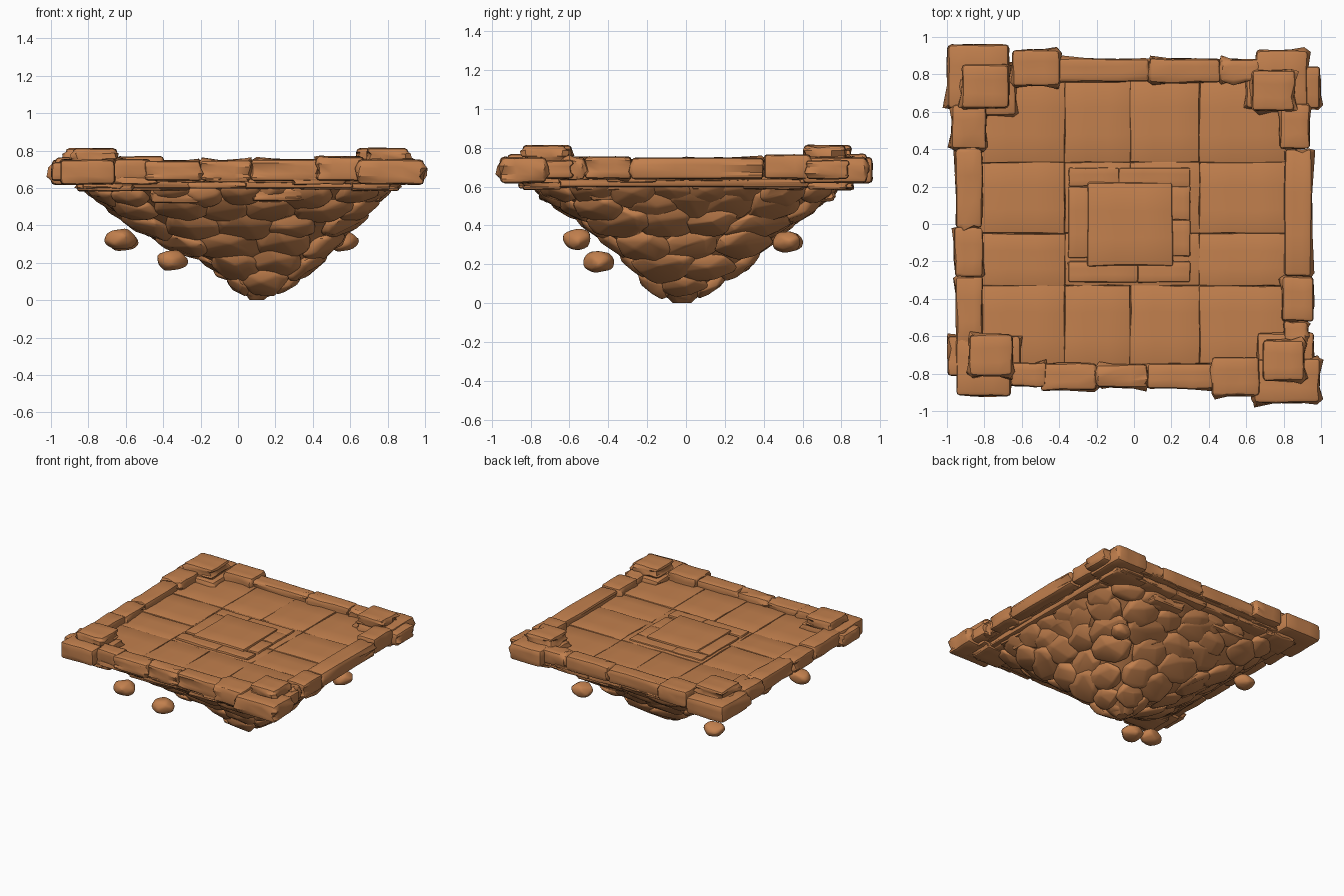
import bpy, bmesh, math, random
from mathutils import Vector, Matrix

if "Cube" in bpy.data.objects:
    bpy.data.objects.remove(bpy.data.objects["Cube"])

random.seed(11)
R = random.uniform
stone = bpy.data.materials.new("warm brown stone")
stone.diffuse_color = (0.54, 0.215, 0.075, 1)
stone.use_nodes = True
stone.node_tree.nodes["Principled BSDF"].inputs["Base Color"].default_value = stone.diffuse_color


def finish(bm, name):
    """Smooth shading with sharp creases, then make the object."""
    bmesh.ops.recalc_face_normals(bm, faces=bm.faces)
    for f in bm.faces:
        f.smooth = True
    for e in bm.edges:
        e.smooth = e.calc_face_angle(0) < math.radians(38)
    for v in bm.verts:
        v.co.z = max(v.co.z, 0)
    me = bpy.data.meshes.new(name)
    bm.to_mesh(me)
    bm.free()
    me.materials.append(stone)
    ob = bpy.data.objects.new(name, me)
    bpy.context.collection.objects.link(ob)
    return ob


def block(name, x0, x1, y0, y1, z0, z1, bevel=0.014, wear=0.005):
    """Worn stone block given by its limits: slightly wavy faces, rounded edges."""
    bm = bmesh.new()
    bmesh.ops.create_cube(bm, size=1)
    bmesh.ops.subdivide_edges(bm, edges=list(bm.edges), cuts=2, use_grid_fill=True)
    size = Vector((x1 - x0, y1 - y0, z1 - z0))
    mid = Vector((x0 + x1, y0 + y1, z0 + z1)) / 2
    hard = [e for e in bm.edges if e.calc_face_angle(0) > .5]
    for v in bm.verts:
        v.co = Vector(a * b for a, b in zip(v.co, size)) + mid
        v.co += Vector((R(-1, 1), R(-1, 1), R(-.9, .4))) * wear
    bmesh.ops.bevel(bm, geom=hard, offset=min(bevel, min(size) * .3),
                    segments=2, profile=0.5, affect='EDGES', clamp_overlap=True)
    return finish(bm, name)


def boulder(name, pos, normal, sx, sy, sz, pts=20):
    """Chipped boulder: convex hull of points on an ellipsoid, edges softened."""
    bm = bmesh.new()
    for i in range(pts):
        t = (i + .5) / pts * 2 - 1
        a = i * 2.39996 + R(-.35, .35)
        r = math.sqrt(1 - t * t) ** .8
        k = R(.9, 1.06)
        bm.verts.new((math.cos(a) * r * sx * k, math.sin(a) * r * sy * k, t * sz * k))
    bmesh.ops.convex_hull(bm, input=bm.verts)
    bmesh.ops.dissolve_limit(bm, angle_limit=math.radians(14), verts=bm.verts, edges=bm.edges)
    bmesh.ops.bevel(bm, geom=list(bm.edges), offset=min(sx, sy, sz) * .22,
                    segments=2, profile=.5, affect='EDGES', clamp_overlap=True)
    rot = Vector(normal).to_track_quat('Z', 'Y').to_matrix().to_4x4()
    bm.transform(Matrix.Translation(pos) @ rot @ Matrix.Rotation(R(-.3, .3), 4, 'Z'))
    return finish(bm, name)


# outline of the hanging rock: z, xmin, xmax, ymin, ymax
PROFILE = [(0, .06, .14, -.07, .03), (.08, .0, .24, -.16, .12), (.2, -.14, .41, -.27, .29),
           (.3, -.35, .51, -.37, .41), (.4, -.55, .62, -.50, .53), (.5, -.70, .73, -.65, .67),
           (.62, -.86, .86, -.83, .83)]


def on_rock(z, a, inset=1.0):
    """Point on the rock at a height and angle: round at the tip, square at the top."""
    for p, q in zip(PROFILE, PROFILE[1:]):
        if z <= q[0]:
            break
    t = (z - p[0]) / (q[0] - p[0])
    x0, x1, y0, y1 = (p[i] + (q[i] - p[i]) * t for i in range(1, 5))
    n = 2.1 + 5 * z / .62
    c, s = math.cos(a), math.sin(a)
    r = (abs(c) ** n + abs(s) ** n) ** (-1 / n) * inset / 2
    return Vector(((x0 + x1) / 2 + (x1 - x0) * r * c, (y0 + y1) / 2 + (y1 - y0) * r * s, z))


# rock core
bm = bmesh.new()
rings = [[bm.verts.new(on_rock(p[0], math.tau * i / 40, .93)) for i in range(40)] for p in PROFILE]
for lo, hi in zip(rings, rings[1:]):
    for i in range(40):
        bm.faces.new((lo[i], lo[(i + 1) % 40], hi[(i + 1) % 40], hi[i]))
bm.faces.new(rings[0])
bm.faces.new(rings[-1])
finish(bm, "rock_core")

# boulders covering the underside, row by row
for row, (z, n, s) in enumerate([(.10, 5, .13), (.20, 7, .17), (.31, 10, .19),
                                 (.41, 14, .19), (.50, 19, .17), (.57, 26, .14)]):
    for i in range(n):
        a = math.tau * (i + .5 * (row % 2) + R(-.15, .15)) / n
        zz = z + R(-.02, .02)
        p = on_rock(zz, a, .92)
        d = on_rock(zz, a + .12) - on_rock(zz, a - .12)
        up = on_rock(zz + .04, a) - on_rock(zz - .04, a)
        nrm = d.cross(up).normalized()
        boulder("underside_boulder", p, nrm, s * R(.85, 1.1), s * R(.65, .9), .05 * R(.85, 1.2))
boulder("rock_tip", (.1, -.02, .078), (0, 0, -1), .11, .11, .078)

# loose floating rocks
for x, y, z, s in [(-.63, -.56, .325, .098), (-.355, -.45, .215, .105),
                   (.56, .52, .315, .095), (-.62, .53, .315, .095)]:
    boulder("floating_rock", (x, y, z), (0, 0, 1), s, s * .85, .062, 18)

# foundation under the floor
block("foundation", -.85, .85, -.83, .83, .60, .675)

# ledge courses below the rim, on all four sides
for z0, z1, ext, n in [(.63, .66, .90, 7), (.595, .635, .86, 6), (.53, .60, .78, 5)]:
    for side in range(4):
        u = -ext
        step = 2 * ext / n
        for k in range(n):
            w = step * R(.85, 1.1) if k < n - 1 else ext - u
            out = ext * .965 + R(-.02, .015)
            if z0 > .55 or k % 2:
                lo, hi = u, min(u + w, ext)
                a, b = out - .2, out
                lim = [(lo, hi, -b, -a), (a, b, lo, hi), (lo, hi, a, b), (-b, -a, lo, hi)][side]
                block("ledge_block", *lim, z0 + R(-.01, .01), z1, .016)
            u += w

# floor tiles
xs = [-.83, -.37, -.02, .35, .83]
ys = [-.76, -.33, -.05, .33, .77]
for j in range(4):
    for i in range(4):
        block("floor_tile", xs[i], xs[i + 1], ys[j], ys[j + 1], .64, .70 + R(-.003, .004), .006, .004)

# raised centre: frame stones and slab
for lim in [(-.35, -.08, .2, .3), (-.08, .3, .2, .3), (-.35, .02, -.31, -.2), (.02, .3, -.31, -.2),
            (-.35, -.23, -.18, .2), (.19, .3, -.17, .02), (.19, .3, .02, .2)]:
    block("centre_frame_stone", *lim, .66, .715 + R(-.003, .003), .008, .003)
block("centre_slab", -.25, .205, -.225, .22, .66, .729, .01)

# rim stones: x0, x1, y0, y1, top
for x0, x1, y0, y1, top in [
        (-.65, -.40, .74, .93, .77), (-.42, .08, .76, .885, .75), (.08, .46, .755, .885, .755),
        (.46, .67, .76, .88, .75),
        (-.66, -.47, -.87, -.74, .755), (-.50, -.20, -.89, -.745, .745), (-.20, .07, -.875, -.75, .75),
        (.07, .43, -.88, -.745, .755), (.42, .67, -.92, -.71, .77),
        (-.975, -.79, .40, .64, .765), (-.955, -.81, -.02, .40, .75), (-.96, -.81, -.28, -.02, .745),
        (-.95, -.81, -.64, -.28, .755),
        (.78, .94, .40, .64, .765), (.805, .95, -.28, .40, .75), (.79, .96, -.52, -.28, .755),
        (.80, .93, -.64, -.52, .75)]:
    block("rim_stone", x0, x1, y0, y1, .64, top, .018)

# corner blocks, each with an offset second stone and a cap
corners = [((-.997, -.67, .62, .96), (-.96, -.63, .58, .84), (-.92, -.67, .62, .85)),
           ((.65, .93, .60, .93), (.60, .995, .62, .84), (.63, .86, .605, .82)),
           ((-.95, -.66, -.92, -.60), (-.995, -.61, -.81, -.60), (-.88, -.65, -.81, -.59)),
           ((.64, .995, -.955, -.72), (.66, .96, -.93, -.58), (.69, .91, -.84, -.62))]
for base, second, cap in corners:
    block("corner_base", *base, .62, .752, .022)
    block("corner_second_stone", *second, .64, .737, .018)
    block("corner_cap", *cap, .73, .814, .02)
